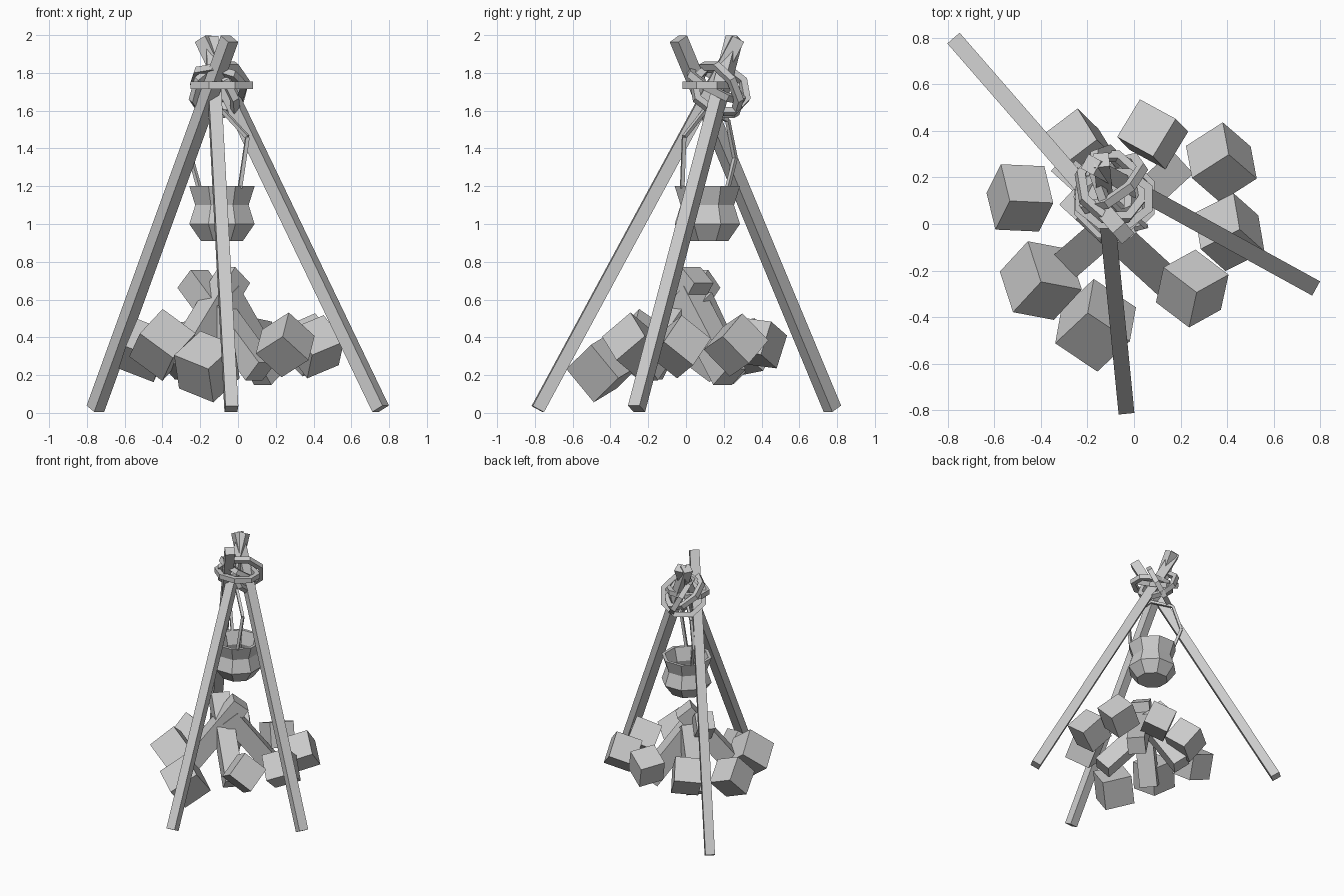
import bpy, bmesh, math
from mathutils import Vector, Matrix, Euler

cube = bpy.data.objects.get("Cube")
if cube:
    bpy.data.objects.remove(cube, do_unlink=True)

grey = bpy.data.materials.new("plain grey")
grey.use_nodes = True
colour = (0.6, 0.6, 0.6, 1)
grey.diffuse_color = colour
grey.node_tree.nodes["Principled BSDF"].inputs["Base Color"].default_value = colour


def finish(name, bm):
    bmesh.ops.recalc_face_normals(bm, faces=bm.faces[:])
    mesh = bpy.data.meshes.new(name)
    bm.to_mesh(mesh)
    bm.free()
    mesh.materials.append(grey)
    obj = bpy.data.objects.new(name, mesh)
    bpy.context.collection.objects.link(obj)


def add_bar(bm, start, end, width):
    # Square bar running between two points
    a, b = Vector(start), Vector(end)
    turn = (b - a).to_track_quat('Z', 'Y').to_matrix().to_4x4()
    size = Matrix.Diagonal((width, width, (b - a).length, 1))
    bmesh.ops.create_cube(bm, size=1, matrix=Matrix.Translation((a + b) / 2) @ turn @ size)


def bar(name, start, end, width):
    bm = bmesh.new()
    add_bar(bm, start, end, width)
    finish(name, bm)


def lathe(name, profile, sides, centre):
    # Faceted vessel from radius and height pairs
    bm = bmesh.new()
    rings = []
    for r, z in profile:
        angles = [math.tau * (i + 0.5) / sides for i in range(sides)]
        rings.append([bm.verts.new((centre[0] + r * math.cos(a), centre[1] + r * math.sin(a), z))
                      for a in angles])
    for low, high in zip(rings, rings[1:]):
        for i in range(sides):
            j = (i + 1) % sides
            bm.faces.new((low[i], low[j], high[j], high[i]))
    bm.faces.new(rings[0])
    bm.faces.new(rings[-1])
    finish(name, bm)


def rope_ring(name, centre, tilt, rx, ry, sides, thick):
    # Square-section loop with few corners
    bm = bmesh.new()
    h = thick / 2
    rings = []
    for i in range(sides):
        a = math.tau * (i + 0.5) / sides
        rings.append([bm.verts.new(((rx + u) * math.cos(a), (ry + u) * math.sin(a), v))
                      for u, v in ((-h, -h), (h, -h), (h, h), (-h, h))])
    for i in range(sides):
        a, b = rings[i], rings[(i + 1) % sides]
        for k in range(4):
            m = (k + 1) % 4
            bm.faces.new((a[k], a[m], b[m], b[k]))
    bm.transform(Matrix.Translation(centre) @ Euler([math.radians(t) for t in tilt]).to_matrix().to_4x4())
    finish(name, bm)


# Tripod poles
bar("front_pole", (-0.035, -0.785, 0.02), (-0.14, 0.275, 1.98), 0.068)
bar("back_pole", (-0.755, 0.775, 0.022), (-0.045, -0.04, 1.98), 0.07)
bar("left_pole", (0.755, -0.262, 0.022), (-0.185, 0.255, 1.98), 0.07)

# Rope lashing round the crossing
rope_ring("level_rope", (-0.085, 0.11, 1.735), (0, 0, 0), 0.16, 0.12, 8, 0.038)
rope_ring("side_rope", (-0.09, 0.18, 1.71), (0, 62, 20), 0.14, 0.15, 8, 0.038)
rope_ring("back_rope", (-0.1, 0.175, 1.71), (-65, 0, 35), 0.16, 0.15, 8, 0.038)
rope_ring("slanted_rope", (-0.1, 0.16, 1.74), (-28, 18, 0), 0.14, 0.16, 8, 0.038)

# Hanging pot, hollow inside
lathe("pot", [(0.12, 0.91), (0.187, 1.0), (0.153, 1.1), (0.187, 1.2),
              (0.162, 1.2), (0.13, 1.1), (0.16, 1.0), (0.1, 0.94)], 8, (-0.085, 0.113))

# Pot handle
path = [(0.01, -0.02, 1.19), (0.05, -0.01, 1.46), (-0.08, 0.1, 1.6),
        (-0.2, 0.22, 1.55), (-0.25, 0.26, 1.35), (-0.205, 0.22, 1.19)]
bm = bmesh.new()
for a, b in zip(path, path[1:]):
    add_bar(bm, a, b, 0.02)
finish("pot_handle", bm)

# Leaning firewood
logs = [((-0.33, -0.21, 0.22), (-0.02, 0.06, 0.73)),
        ((0.12, -0.23, 0.22), (-0.24, 0.1, 0.71)),
        ((0.17, 0.23, 0.19), (-0.08, 0.0, 0.63)),
        ((-0.27, 0.24, 0.19), (-0.06, 0.05, 0.6))]
for i, (low, top) in enumerate(logs):
    bar(f"firewood_{i + 1}", low, top, 0.135)

# Ring of tumbled stones: place, size and two edge directions
stones = [((0.375, 0.265, 0.36), 0.2, (-6, 32, -33), (27, -21, -31)),
          ((0.08, 0.385, 0.37), 0.19, (23, 38, -5), (-36, 19, -17)),
          ((0.41, -0.035, 0.35), 0.2, (-6, 35, -28), (24, -17, -37)),
          ((0.25, -0.277, 0.36), 0.2, (-33, 25, -21), (29, 20, -31)),
          ((-0.165, -0.435, 0.245), 0.23, (79, -53, -32), (61, 57, 56)),
          ((-0.4, -0.243, 0.36), 0.22, (-13, 40, -28), (40, -6, -31)),
          ((-0.49, 0.112, 0.33), 0.2, (44, -2, -17), (-15, -29, -34)),
          ((-0.235, 0.325, 0.35), 0.2, (-33, -25, -5), (-18, 24, -24))]
for i, (place, size, first, second) in enumerate(stones):
    bm = bmesh.new()
    x = Vector(first).normalized()
    z = x.cross(Vector(second)).normalized()
    rotation = Matrix((x, z.cross(x), z)).transposed().to_4x4()
    bmesh.ops.create_cube(bm, size=size, matrix=Matrix.Translation(place) @ rotation)
    finish(f"stone_{i + 1}", bm)
